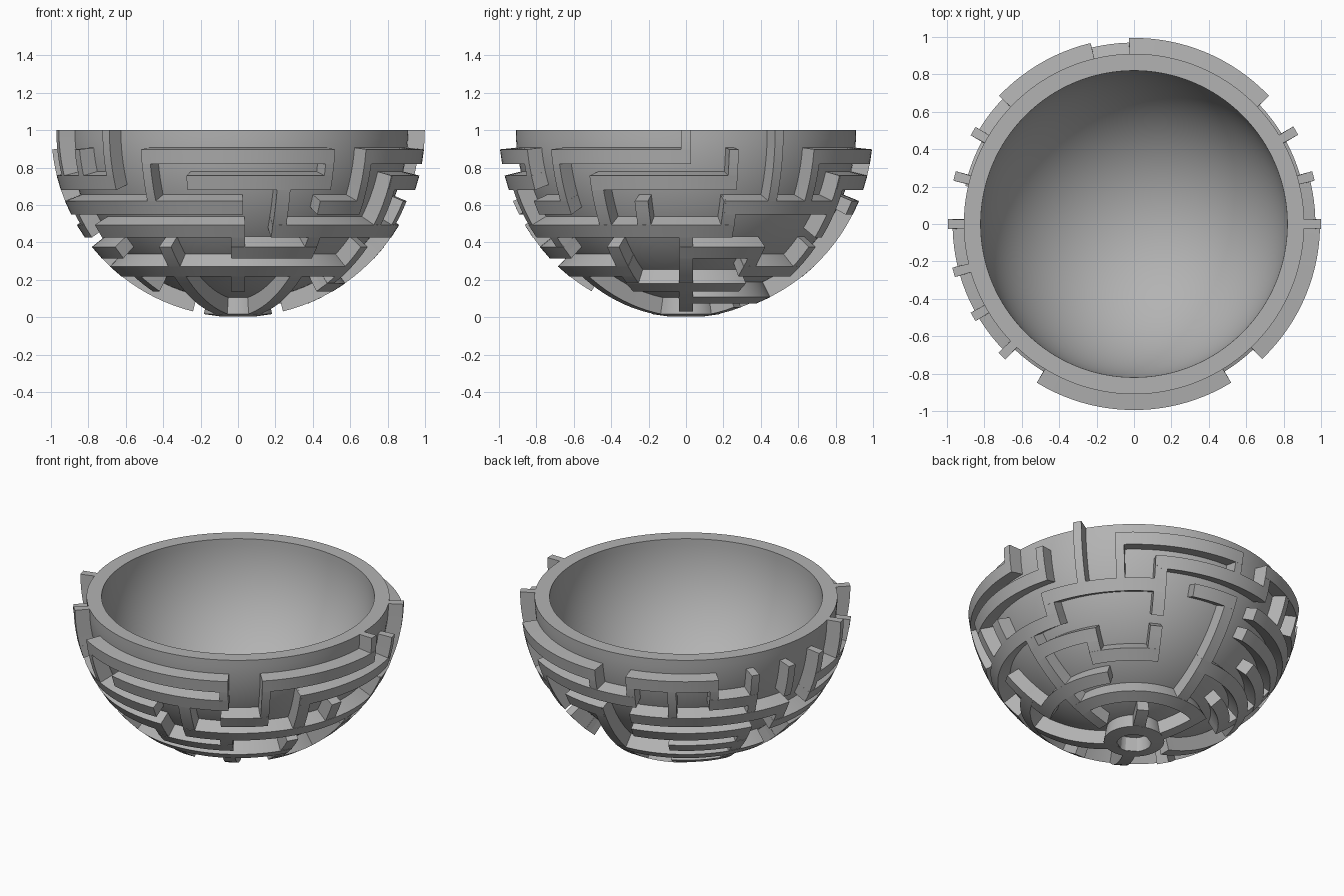
import bpy, bmesh, math

if "Cube" in bpy.data.objects:
    bpy.data.objects.remove(bpy.data.objects["Cube"])

R_IN, R_SHELL, R_WALL = 0.82, 0.91, 1.0
STEP = 90 / 11          # latitude spacing of the maze levels, in degrees
HALF = 2.3              # half thickness of a level wall, in degrees

grey = bpy.data.materials.new("stone_grey")
grey.diffuse_color = (0.45, 0.45, 0.45, 1)
grey.use_nodes = True
grey.node_tree.nodes["Principled BSDF"].inputs["Base Color"].default_value = grey.diffuse_color


def point(r, lat, az):
    """Point on a sphere about the bowl centre; lat is degrees below the rim."""
    a, b = math.radians(lat), math.radians(az)
    return (r * math.cos(a) * math.cos(b), r * math.cos(a) * math.sin(b),
            1 - r * math.sin(a))


def sweep(bm, sections, closed=False):
    """Skin a row of equal cross-sections, capping the ends if open."""
    rows = [[bm.verts.new(p) for p in s] for s in sections]
    n = len(rows[0])
    pairs = list(zip(rows, rows[1:] + rows[:1])) if closed else list(zip(rows, rows[1:]))
    for a, b in pairs:
        for i in range(n):
            j = (i + 1) % n
            bm.faces.new((a[i], a[j], b[j], b[i]))
    if not closed:
        bm.faces.new(rows[0])
        bm.faces.new(rows[-1])


def finish(bm, name, angle=30):
    bmesh.ops.recalc_face_normals(bm, faces=bm.faces[:])
    me = bpy.data.meshes.new(name)
    bm.to_mesh(me)
    bm.free()
    ob = bpy.data.objects.new(name, me)
    bpy.context.collection.objects.link(ob)
    me.materials.append(grey)
    bpy.ops.object.select_all(action='DESELECT')
    ob.select_set(True)
    bpy.context.view_layer.objects.active = ob
    bpy.ops.object.shade_smooth_by_angle(angle=math.radians(angle))


def half_width(lv):
    return 0.026 if lv <= 3 else 0.037


def level_wall(bm, level, az0, az1):
    lat = STEP * level
    closed = az1 - az0 >= 360
    if not closed:      # lengthen both ends to the outside of the crossing walls
        pad = math.degrees(half_width(level) / math.cos(math.radians(lat)))
        az0, az1 = az0 - pad, az1 + pad
    n = max(4, round((az1 - az0) / 3))
    count = n if closed else n + 1
    rows = []
    for i in range(count):
        az = az0 + (az1 - az0) * i / n
        rows.append([point(0.9, lat - HALF, az), point(R_WALL, lat - HALF, az),
                     point(R_WALL, lat + HALF, az), point(0.9, lat + HALF, az)])
    sweep(bm, rows, closed)


def upright_wall(bm, az, l0, l1):
    lat0 = 0 if l0 == 0 else STEP * l0 - HALF + 0.03
    lat1 = STEP * l1 + HALF - 0.03
    hw = half_width(l1)
    n = max(3, round((lat1 - lat0) / 3))
    rows = []
    for i in range(n + 1):
        lat = lat0 + (lat1 - lat0) * i / n
        d = math.degrees(math.asin(hw / math.cos(math.radians(lat))))
        rows.append([point(0.9, lat, az - d), point(0.999, lat, az - d),
                     point(0.999, lat, az + d), point(0.9, lat, az + d)])
    sweep(bm, rows)


# Bowl: a thick half sphere spun from its profile
bm = bmesh.new()
lats = [90 * i / 32 for i in range(33)]
profile = [point(R_SHELL, a, 0) for a in reversed(lats)] + [point(R_IN, a, 0) for a in lats]
verts = [bm.verts.new(p) for p in profile]
edges = [bm.edges.new(e) for e in zip(verts, verts[1:])]
bmesh.ops.spin(bm, geom=verts + edges, cent=(0, 0, 0), axis=(0, 0, 1),
               angle=math.tau, steps=128, use_duplicate=False)
bmesh.ops.remove_doubles(bm, verts=bm.verts[:], dist=1e-5)
finish(bm, "bowl")

# Maze walls running around the bowl: level -> (start, end) azimuths
levels = {
    1: [(-120, -60), (-45, 0), (45, 90), (105, 135)],
    2: [(-105, -60), (-30, 15), (60, 105), (135, 150), (180, 225)],
    3: [(180, 270), (-60, -45), (15, 60), (75, 90), (105, 165)],
    4: [(210, 270), (-75, 15), (165, 195), (105, 150)],
    5: [(-90, -60), (180, 210), (0, 30), (120, 150)],
    6: [(180, 330), (30, 60), (90, 165)],
    7: [(-30, 30), (120, 150)],
    8: [(0, 120)],
    10: [(0, 360)],
}
bm = bmesh.new()
for level, arcs in levels.items():
    for a0, a1 in arcs:
        level_wall(bm, level, a0, a1)
finish(bm, "maze_level_walls")

# Maze walls running down the bowl: azimuth -> (upper, lower) levels, 0 is the rim
uprights = {
    -120: [(1, 3), (5, 10)], -90: [(4, 5), (6, 7)], -75: [(2, 4)],
    -60: [(1, 2), (4, 5), (6, 10)], -45: [(1, 3)], -30: [(2, 4), (5, 7)],
    -15: [(3, 4)], 0: [(0, 1), (4, 9)], 15: [(1, 2), (3, 4)],
    30: [(0, 3), (5, 6)], 45: [(1, 3)], 60: [(2, 4), (5, 6), (9, 10)],
    90: [(1, 2), (3, 8)], 105: [(1, 2)], 120: [(1, 3), (8, 10)],
    135: [(1, 2)], 150: [(1, 3), (4, 7)], 165: [(1, 2), (3, 4)],
    180: [(1, 3), (5, 9)], 195: [(0, 2), (3, 4)], 210: [(1, 2), (6, 7)],
    225: [(0, 2)],
}
bm = bmesh.new()
for az, spans in uprights.items():
    for l0, l1 in spans:
        upright_wall(bm, az, l0, l1)
finish(bm, "maze_upright_walls")
